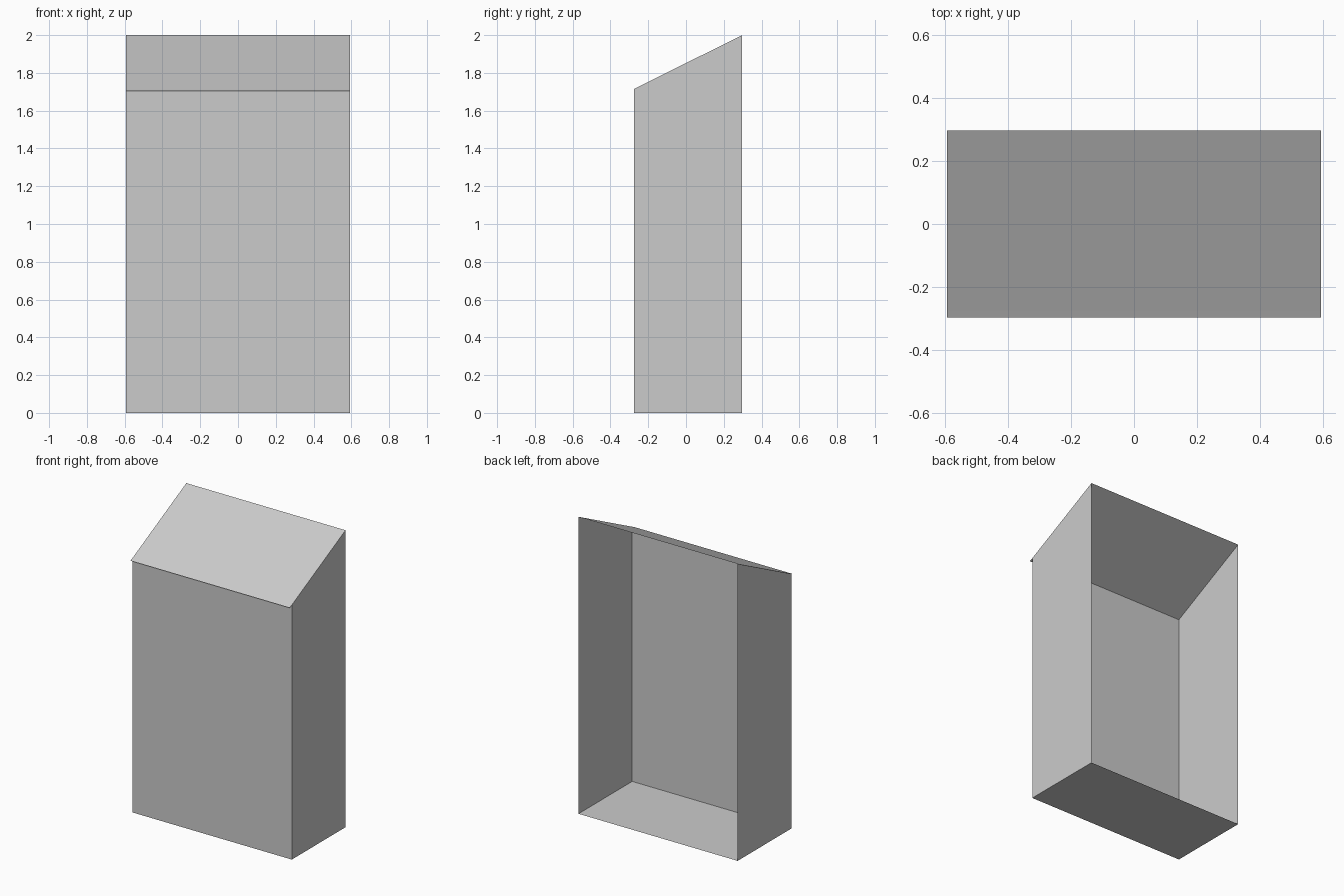
import bpy
import bmesh

if "Cube" in bpy.data.objects:
    bpy.data.objects.remove(bpy.data.objects["Cube"])

W = 0.593                  # half width
FRONT, BACK = -0.274, 0.297
EAVE, TOP = 1.715, 2.0     # roof height at front wall and back edge
LIP_Y, LIP_Z = -0.297, 1.704


def sheet(name, faces):
    """Thin-sheet object made from polygon outlines."""
    bm = bmesh.new()
    for outline in faces:
        bm.faces.new([bm.verts.new(p) for p in outline])
    bmesh.ops.remove_doubles(bm, verts=bm.verts, dist=1e-5)
    mesh = bpy.data.meshes.new(name)
    bm.to_mesh(mesh)
    bm.free()
    obj = bpy.data.objects.new(name, mesh)
    bpy.context.collection.objects.link(obj)
    return obj


def across(y0, z0, y1, z1):
    """Full-width rectangle between two (y, z) lines."""
    return [(-W, y0, z0), (W, y0, z0), (W, y1, z1), (-W, y1, z1)]


# Side walls with sloped tops
profile = [(FRONT, 0), (BACK, 0), (BACK, TOP), (FRONT, EAVE)]
for name, x, pts in (("right_wall", W, profile), ("left_wall", -W, profile[::-1])):
    sheet(name, [[(x, y, z) for y, z in pts]])

# Front wall and floor; the back stays open
sheet("front_wall", [across(FRONT, 0, FRONT, EAVE)])
sheet("floor", [across(BACK, 0, FRONT, 0)])

# Sloped roof with a narrow overhanging lip at the front
sheet("roof", [across(FRONT, EAVE, BACK, TOP)])
sheet("roof_lip", [across(LIP_Y, LIP_Z, FRONT, EAVE)])
